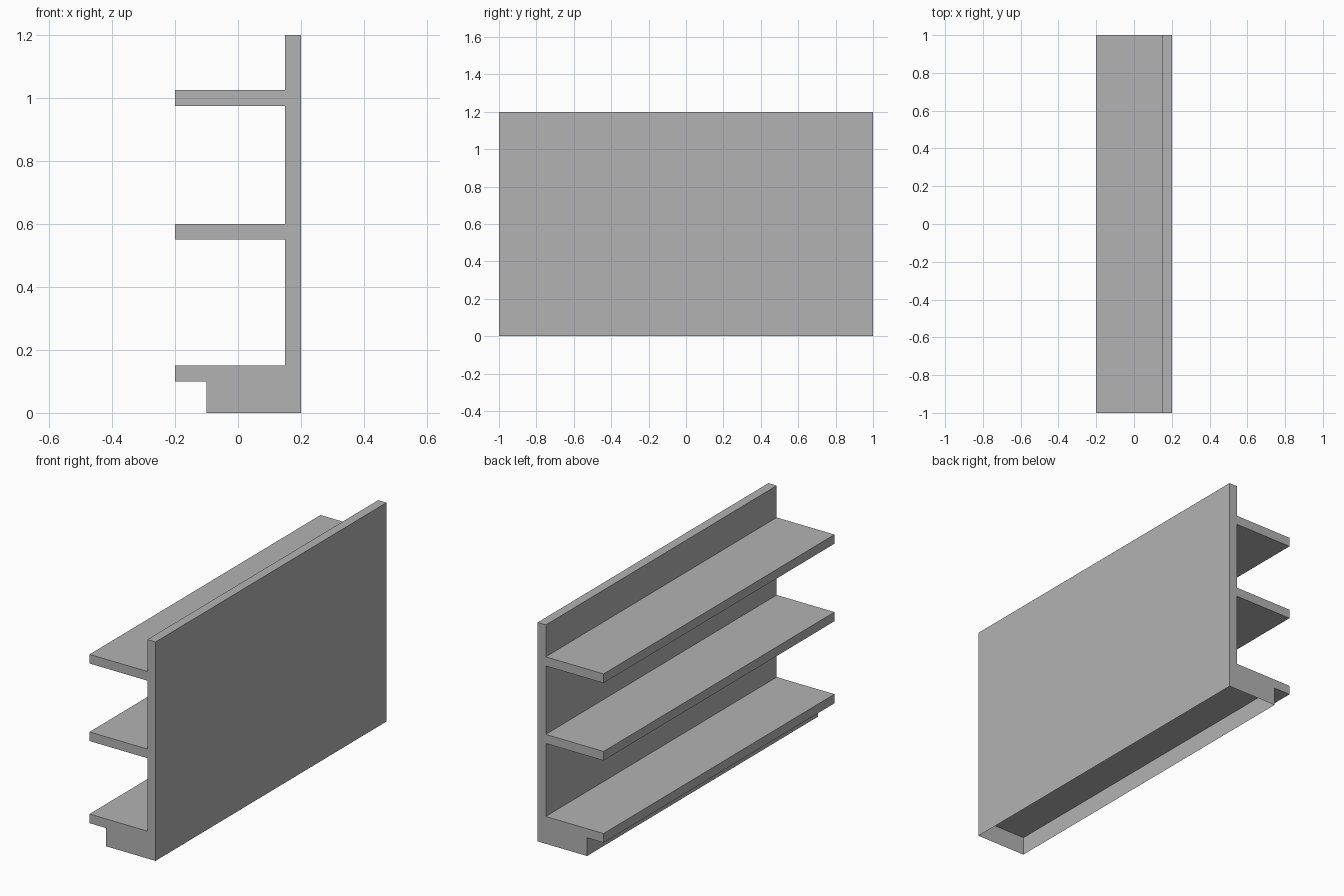
import bpy
import bmesh

cube = bpy.data.objects.get("Cube")
if cube:
    bpy.data.objects.remove(cube, do_unlink=True)

HALF_LENGTH = 1.0
BACK, PANEL, LIP, KICK = 0.2, 0.15, -0.2, -0.1   # x positions across the section
HEIGHT, BASE_TOP, THICK = 1.2, 0.1, 0.05

# Single grey finish
grey = bpy.data.materials.new("light grey")
colour = (0.45, 0.45, 0.45, 1.0)
grey.diffuse_color = colour
grey.use_nodes = True
grey.node_tree.nodes["Principled BSDF"].inputs["Base Color"].default_value = colour


def add_object(name, bm):
    mesh = bpy.data.meshes.new(name)
    bm.to_mesh(mesh)
    bm.free()
    mesh.materials.append(grey)
    obj = bpy.data.objects.new(name, mesh)
    bpy.context.collection.objects.link(obj)
    return obj


# Cross-section: recessed kick base, bottom shelf, two upper shelves, back panel
profile = [(BACK, 0), (KICK, 0), (KICK, BASE_TOP), (LIP, BASE_TOP),
           (LIP, BASE_TOP + THICK), (PANEL, BASE_TOP + THICK)]
for z in (0.55, 0.975):
    profile += [(PANEL, z), (LIP, z), (LIP, z + THICK), (PANEL, z + THICK)]
profile += [(PANEL, HEIGHT), (BACK, HEIGHT)]

# Shelf unit: section extruded along its length
bm = bmesh.new()
end = bm.faces.new([bm.verts.new((x, -HALF_LENGTH, z)) for x, z in profile])
ext = bmesh.ops.extrude_face_region(bm, geom=[end], use_keep_orig=True)
moved = [v for v in ext["geom"] if isinstance(v, bmesh.types.BMVert)]
bmesh.ops.translate(bm, verts=moved, vec=(0, 2 * HALF_LENGTH, 0))
bmesh.ops.recalc_face_normals(bm, faces=bm.faces)

# The base is open underneath
floor = [f for f in bm.faces if all(v.co.z < 0.001 for v in f.verts)]
bmesh.ops.delete(bm, geom=floor, context="FACES_ONLY")
add_object("shelf_unit", bm)

# Underside of the bottom shelf, seen inside the open base
bm = bmesh.new()
corners = [(KICK, -HALF_LENGTH), (KICK, HALF_LENGTH),
           (BACK, HALF_LENGTH), (BACK, -HALF_LENGTH)]
bm.faces.new([bm.verts.new((x, y, BASE_TOP)) for x, y in corners])
add_object("bottom_shelf_underside", bm)
